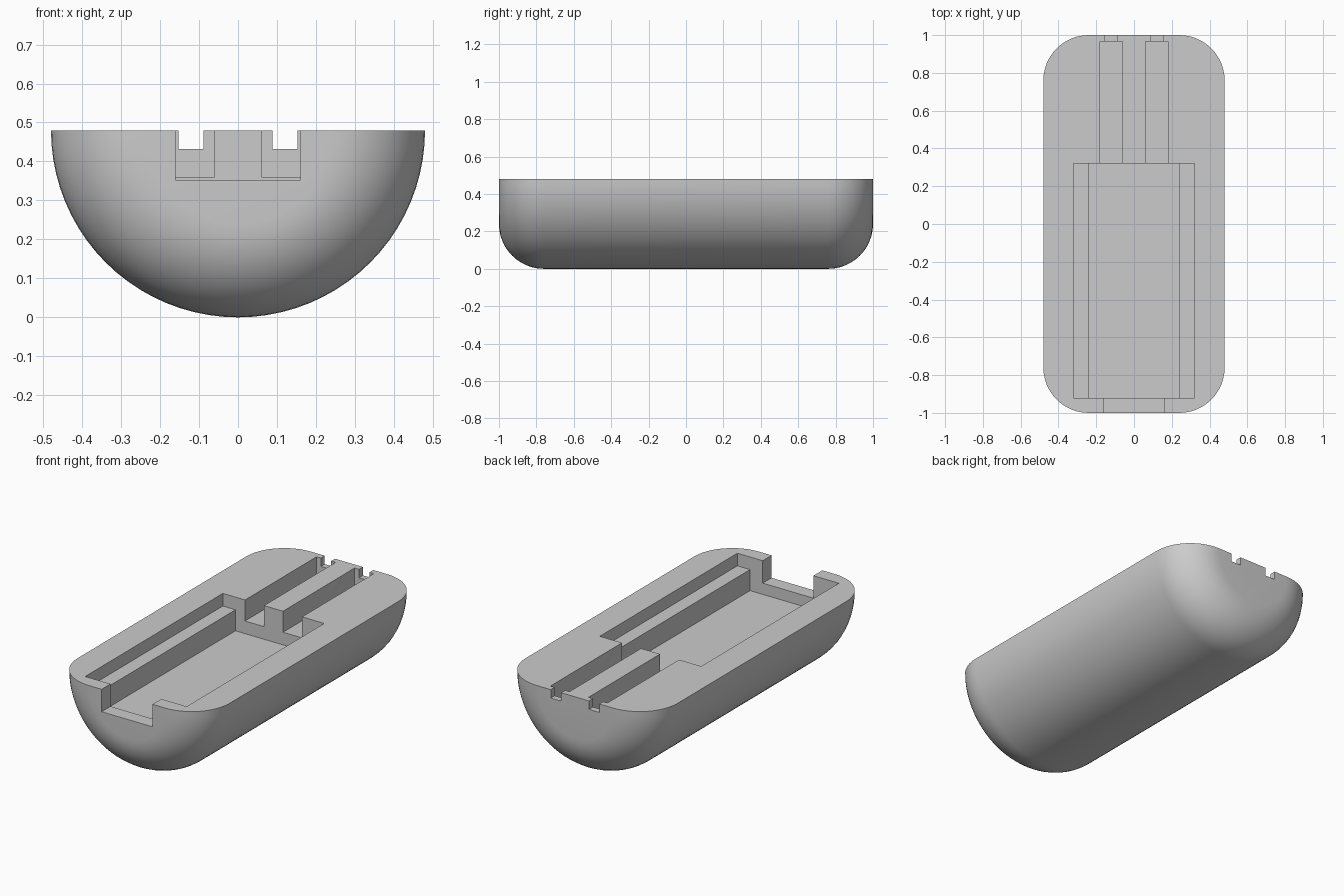
import bpy, bmesh, math

if "Cube" in bpy.data.objects:
    bpy.data.objects.remove(bpy.data.objects["Cube"])

R, FILLET, HALF = 0.48, 0.24, 1.0
SEGS, ARC = 40, 12

grey = bpy.data.materials.new("plain grey")
grey.diffuse_color = (0.6, 0.6, 0.6, 1)
grey.use_nodes = True
grey.node_tree.nodes["Principled BSDF"].inputs["Base Color"].default_value = grey.diffuse_color

# Half-round body: semicircular rings along y with filleted ends
arc = [math.pi / 2 * i / ARC for i in range(ARC + 1)]
front = [(-HALF + FILLET * (1 - math.sin(a)), R - FILLET * (1 - math.cos(a)))
         for a in reversed(arc)]
stations = front + [(-y, r) for y, r in reversed(front)]

bm = bmesh.new()
rings = []
for y, r in stations:
    ring = []
    for i in range(SEGS + 1):
        t = math.pi + math.pi * i / SEGS
        ring.append(bm.verts.new((r * math.cos(t), y, R + r * math.sin(t))))
    ring[0].co.z = ring[-1].co.z = R
    rings.append(ring)
for a, b in zip(rings, rings[1:]):
    for i in range(SEGS):
        bm.faces.new((a[i], a[i + 1], b[i + 1], b[i]))
bm.faces.new(rings[0])
bm.faces.new(rings[-1])
bm.faces.new([r[0] for r in rings] + [r[-1] for r in reversed(rings)])
bmesh.ops.recalc_face_normals(bm, faces=bm.faces)
mesh = bpy.data.meshes.new("half_round_body")
bm.to_mesh(mesh)
bm.free()
mesh.materials.append(grey)
body = bpy.data.objects.new("half_round_body", mesh)
bpy.context.collection.objects.link(body)
bpy.context.view_layer.objects.active = body
body.select_set(True)


def cut(name, x0, x1, y0, y1, floor):
    """Cut an open-topped box recess into the body."""
    m = bpy.data.meshes.new(name)
    b = bmesh.new()
    bmesh.ops.create_cube(b, size=1)
    top = 0.6
    for v in b.verts:
        v.co = (x0 if v.co.x < 0 else x1,
                y0 if v.co.y < 0 else y1,
                floor if v.co.z < 0 else top)
    b.to_mesh(m)
    b.free()
    m.materials.append(grey)
    box = bpy.data.objects.new(name, m)
    bpy.context.collection.objects.link(box)
    box.hide_render = True
    mod = body.modifiers.new(name, 'BOOLEAN')
    mod.operation = 'DIFFERENCE'
    mod.solver = 'EXACT'
    mod.object = box
    bpy.ops.object.modifier_apply(modifier=name)
    bpy.data.objects.remove(box)


# Stepped main pocket and the opening through the front wall
cut("ledge_recess", -0.32, 0.32, -0.92, 0.32, 0.408)
cut("main_pocket", -0.24, 0.24, -0.92, 0.32, 0.288)
cut("front_opening", -0.16, 0.16, -1.1, -0.6, 0.352)

# Twin rear channels, each with a small notch through the back wall
for s in (-1, 1):
    a, b = sorted((s * 0.06, s * 0.18))
    cut("rear_channel", a, b, 0.2, 0.965, 0.36)
    a, b = sorted((s * 0.088, s * 0.153))
    cut("rear_notch", a, b, 0.9, 1.1, 0.432)

bpy.ops.object.shade_smooth_by_angle(angle=math.radians(30))
